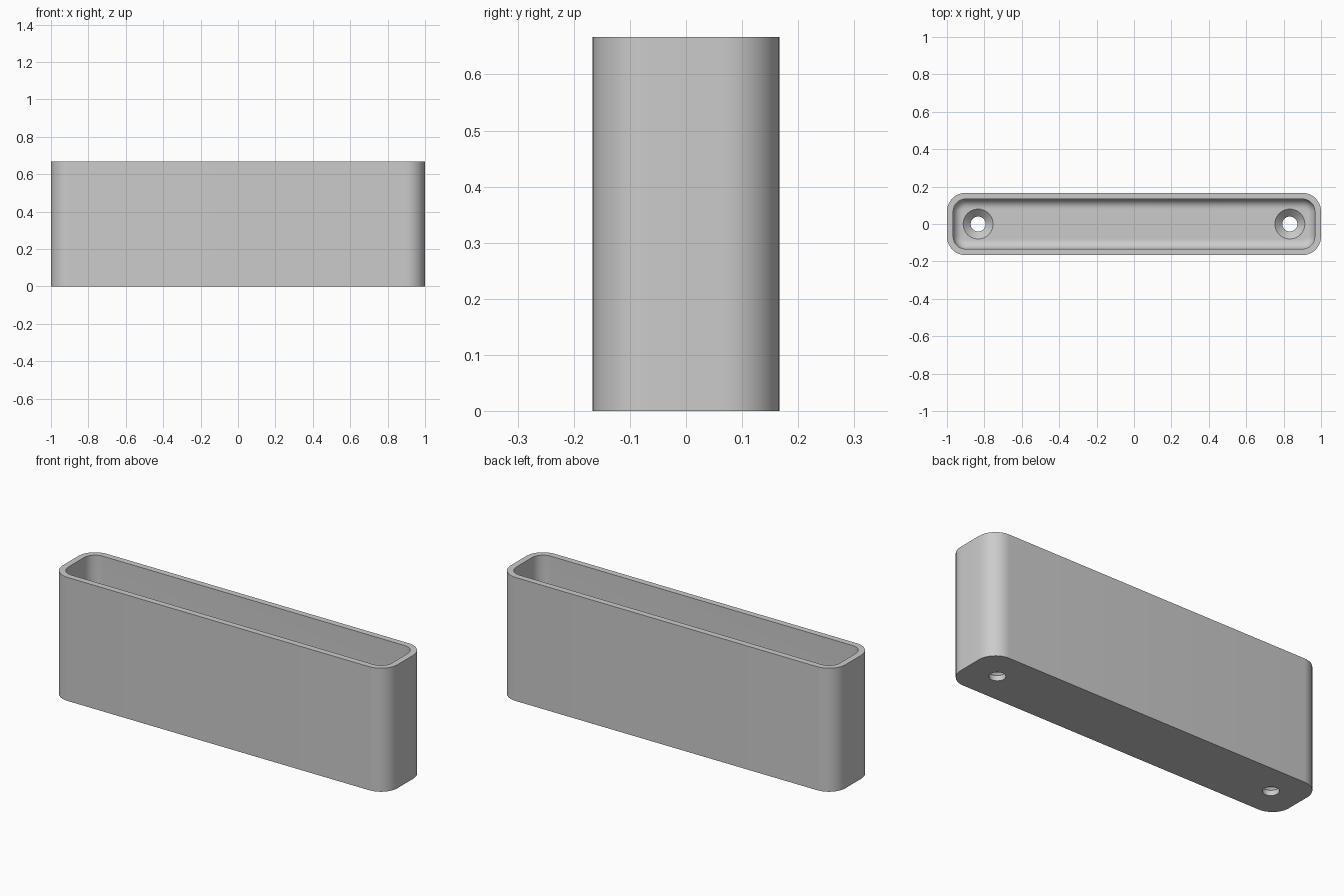
import bpy, bmesh, math

cube = bpy.data.objects.get("Cube")
if cube:
    bpy.data.objects.remove(cube, do_unlink=True)

HALF_X, HALF_Y, HEIGHT = 1.0, 1 / 6, 2 / 3
WALL, FLOOR, CORNER, FILLET = 1 / 30, 1 / 15, 0.1, 0.05
HOLE_X, HOLE_R, SINK_R, SINK_Z = 5 / 6, 0.04, 0.08, 0.028

grey = bpy.data.materials.new("plain grey")
grey.use_nodes = True
colour = (0.6, 0.6, 0.6, 1)
grey.diffuse_color = colour
grey.node_tree.nodes["Principled BSDF"].inputs["Base Color"].default_value = colour


def rounded_ring(bm, inset, z, steps=12):
    """Rounded rectangle, shrunk evenly by inset."""
    r = CORNER - inset
    ring = []
    for quarter, (sx, sy) in enumerate([(1, 1), (-1, 1), (-1, -1), (1, -1)]):
        for i in range(steps + 1):
            a = (quarter + i / steps) * math.pi / 2
            ring.append(bm.verts.new((sx * (HALF_X - CORNER) + r * math.cos(a),
                                      sy * (HALF_Y - CORNER) + r * math.sin(a), z)))
    return ring


def circle_ring(bm, x, r, z, steps=48):
    return [bm.verts.new((x + r * math.cos(i * math.tau / steps),
                          r * math.sin(i * math.tau / steps), z)) for i in range(steps)]


def loft(bm, rings):
    """Skin the rings and cap both ends."""
    for a, b in zip(rings, rings[1:]):
        for i in range(len(a)):
            j = (i + 1) % len(a)
            bm.faces.new((a[i], a[j], b[j], b[i]))
    bm.faces.new(rings[0][::-1])
    bm.faces.new(rings[-1])


def finish(bm, name):
    bmesh.ops.recalc_face_normals(bm, faces=bm.faces)
    mesh = bpy.data.meshes.new(name)
    bm.to_mesh(mesh)
    bm.free()
    mesh.materials.append(grey)
    obj = bpy.data.objects.new(name, mesh)
    bpy.context.collection.objects.link(obj)
    return obj


# Hollow body: up the outside, over the rim, down the inside, round the floor fillet
bm = bmesh.new()
rings = [rounded_ring(bm, 0, 0), rounded_ring(bm, 0, HEIGHT), rounded_ring(bm, WALL, HEIGHT)]
for i in range(9):
    a = i / 8 * math.pi / 2
    rings.append(rounded_ring(bm, WALL + FILLET * (1 - math.cos(a)),
                              FLOOR + FILLET * (1 - math.sin(a))))
loft(bm, rings)
body = finish(bm, "tray_body")

# Countersunk screw holes in the floor
bm = bmesh.new()
for x in (-HOLE_X, HOLE_X):
    loft(bm, [circle_ring(bm, x, r, z) for r, z in
              [(HOLE_R, -0.05), (HOLE_R, SINK_Z), (SINK_R, FLOOR), (SINK_R, FLOOR + 0.05)]])
cutter = finish(bm, "screw_hole_cutter")

cut = body.modifiers.new("screw holes", "BOOLEAN")
cut.operation, cut.solver, cut.object = "DIFFERENCE", "EXACT", cutter
bpy.ops.object.select_all(action="DESELECT")
body.select_set(True)
bpy.context.view_layer.objects.active = body
bpy.ops.object.modifier_apply(modifier=cut.name)
bpy.data.objects.remove(cutter, do_unlink=True)
bpy.ops.object.shade_smooth_by_angle(angle=math.radians(30))
